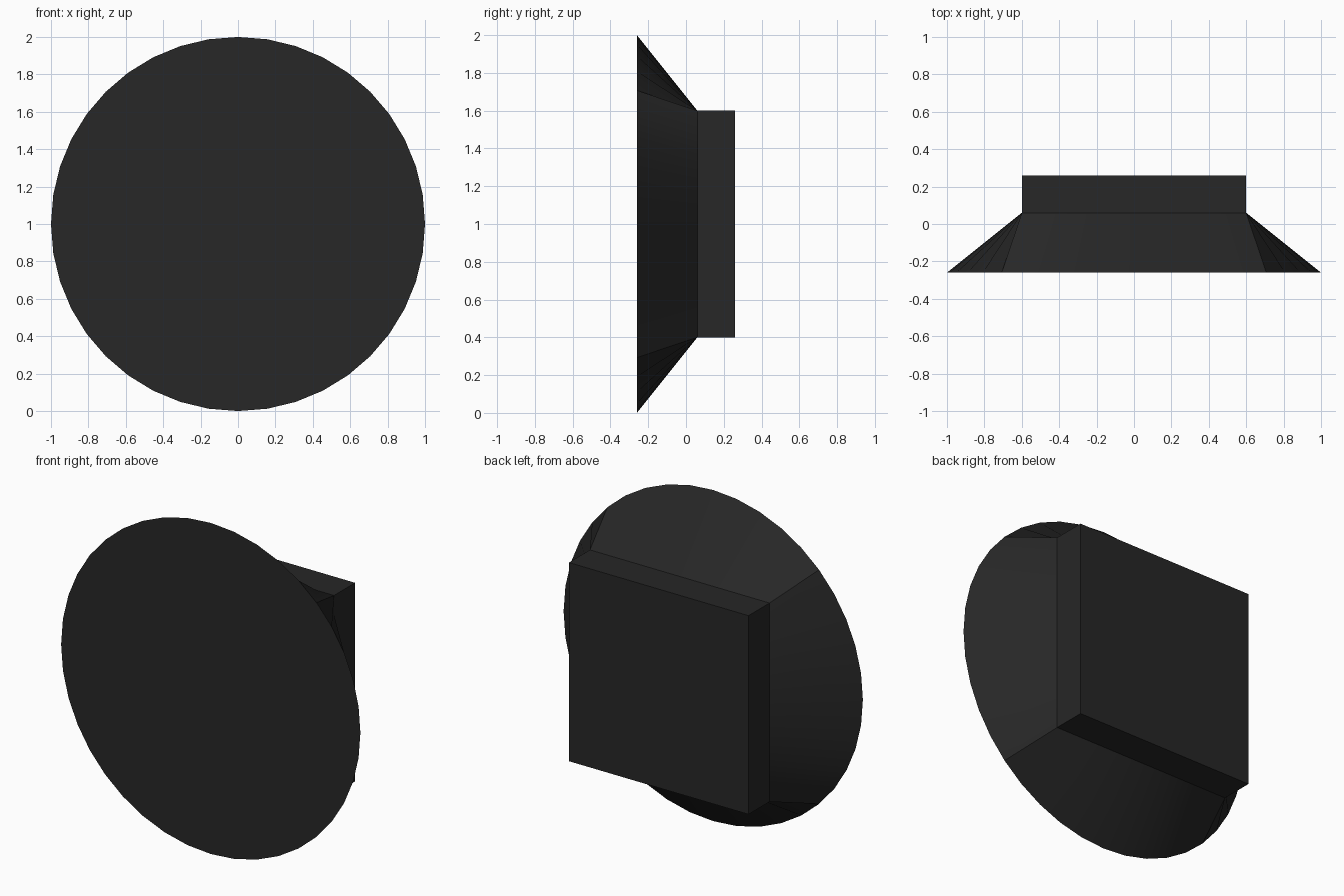
import bpy, bmesh, math

if "Cube" in bpy.data.objects:
    bpy.data.objects.remove(bpy.data.objects["Cube"])

SEGS = 40            # sides of the round face, ten per side of the square
HALF = 0.6           # half width of the square block
Y_FRONT, Y_JOIN, Y_BACK = -0.26, 0.06, 0.26


def square_point(i):
    """Point i of a square loop whose corners line up with the 45 degree circle points."""
    per = SEGS // 4
    side, k = divmod(i, per)
    t = -HALF + 2 * HALF * k / per
    return [(HALF, t), (-t, HALF), (-HALF, -t), (t, -HALF)][side]


def circle_point(i):
    a = -math.pi / 4 + 2 * math.pi * i / SEGS
    return math.cos(a), math.sin(a)


bm = bmesh.new()


def ring(point, y):
    return [bm.verts.new((point(i)[0], y, 1 + point(i)[1])) for i in range(SEGS)]


# Round front, square shoulder and square back
rings = [ring(circle_point, Y_FRONT), ring(square_point, Y_JOIN), ring(square_point, Y_BACK)]
for a, b in zip(rings, rings[1:]):
    for i in range(SEGS):
        j = (i + 1) % SEGS
        bm.faces.new((a[i], a[j], b[j], b[i]))
bm.faces.new(rings[0])
bm.faces.new(rings[-1])
bmesh.ops.recalc_face_normals(bm, faces=bm.faces)

mesh = bpy.data.meshes.new("round_to_square_button")
bm.to_mesh(mesh)
bm.free()
obj = bpy.data.objects.new("round_to_square_button", mesh)
bpy.context.collection.objects.link(obj)

# Dark finish
mat = bpy.data.materials.new("black_plastic")
mat.diffuse_color = (0.02, 0.02, 0.02, 1)
mat.use_nodes = True
mat.node_tree.nodes["Principled BSDF"].inputs["Base Color"].default_value = mat.diffuse_color
mesh.materials.append(mat)

bpy.context.view_layer.objects.active = obj
obj.select_set(True)
bpy.ops.object.shade_smooth_by_angle(angle=math.radians(25))
